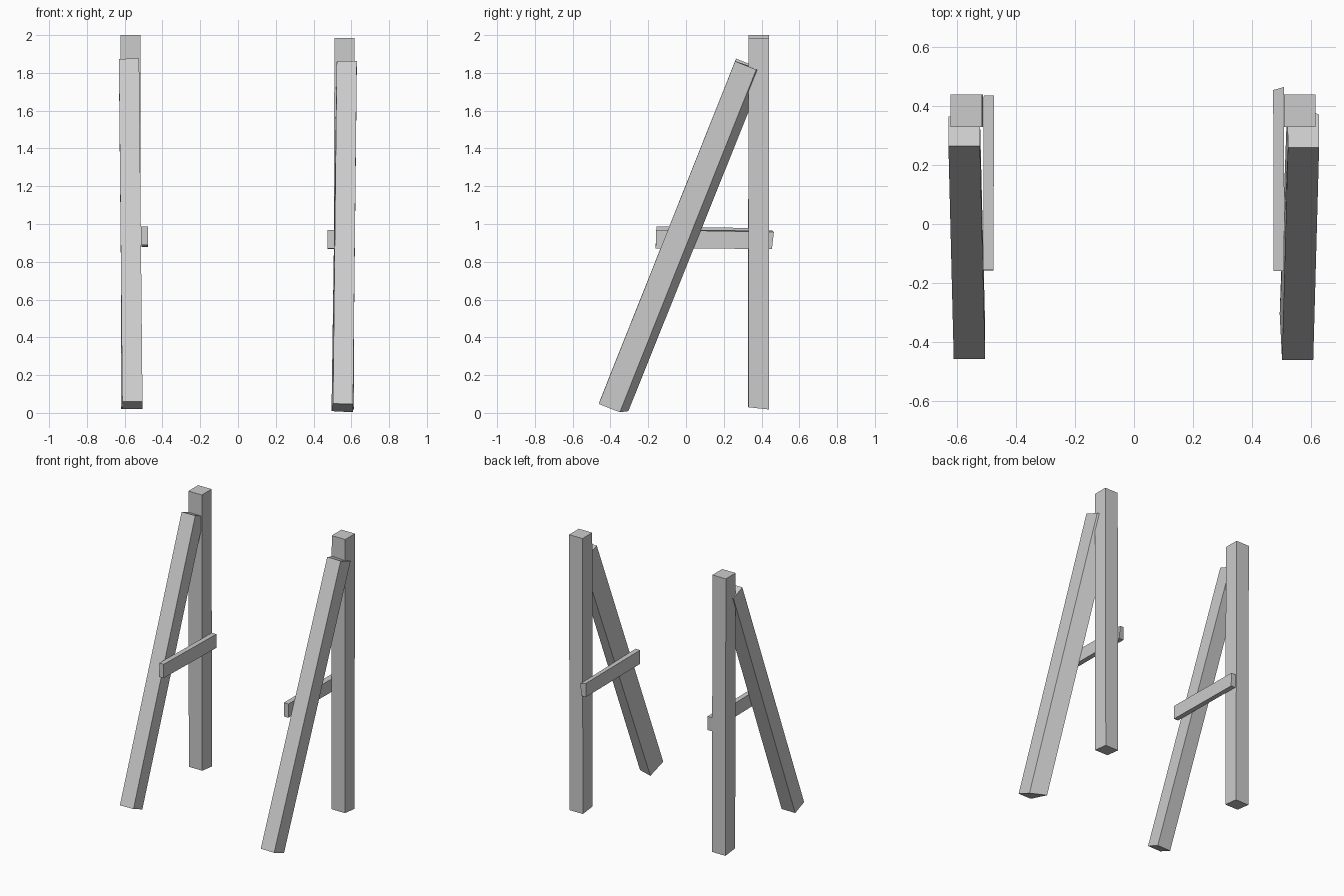
import bpy
import bmesh
from mathutils import Vector

cube = bpy.data.objects.get("Cube")
if cube:
    bpy.data.objects.remove(cube, do_unlink=True)

grey = bpy.data.materials.new("plain_grey")
grey.use_nodes = True
colour = (0.6, 0.6, 0.6, 1)
grey.diffuse_color = colour
grey.node_tree.nodes["Principled BSDF"].inputs["Base Color"].default_value = colour


def beam(name, start, end, width, depth, nudges=None):
    """Squared timber from start to end; width lies along x.
    nudges shifts chosen corners: (end index, x sign, depth sign) -> offset."""
    start, end = Vector(start), Vector(end)
    axis = (end - start).normalized()
    side = Vector((1, 0, 0))
    side = (side - axis * side.dot(axis)).normalized()
    across = axis.cross(side)
    bm = bmesh.new()
    rings = []
    for index, centre in enumerate((start, end)):
        ring = []
        for sx, sd in ((-1, -1), (1, -1), (1, 1), (-1, 1)):
            corner = centre + side * sx * width / 2 + across * sd * depth / 2
            corner += Vector((nudges or {}).get((index, sx, sd), (0, 0, 0)))
            ring.append(bm.verts.new(corner))
        rings.append(ring)
    low, high = rings
    bm.faces.new(low[::-1])
    bm.faces.new(high)
    for i in range(4):
        j = (i + 1) % 4
        bm.faces.new((low[i], low[j], high[j], high[i]))
    bmesh.ops.recalc_face_normals(bm, faces=bm.faces)
    mesh = bpy.data.meshes.new(name)
    bm.to_mesh(mesh)
    bm.free()
    mesh.materials.append(grey)
    obj = bpy.data.objects.new(name, mesh)
    bpy.context.collection.objects.link(obj)
    return obj


# Upright posts, their feet cut slightly askew
askew = {(0, sx, -1): (0, 0, 0.012) for sx in (-1, 1)}
beam("right_post", (-0.566, 0.384, 0.02), (-0.57, 0.385, 2.0), 0.106, 0.11, askew)
beam("left_post", (0.56, 0.385, 0.018), (0.563, 0.385, 1.985), 0.106, 0.11, askew)

# Leaning front legs; the left one is thicker on its inner back edge
beam("right_front_leg", (-0.559, -0.408, 0.04), (-0.577, 0.315, 1.855), 0.107, 0.108)
beam("left_front_leg", (0.556, -0.406, 0.026), (0.576, 0.316, 1.84), 0.106, 0.12,
     {(0, -1, 1): (-0.008, 0.045, 0.005), (1, -1, 1): (-0.002, 0.045, -0.01)})

# Cross braces on the inner sides; the left one has a skewed back corner
beam("right_brace", (-0.495, -0.157, 0.938), (-0.493, 0.435, 0.928), 0.035, 0.098)
beam("left_brace", (0.492, -0.16, 0.92), (0.491, 0.455, 0.917), 0.036, 0.098,
     {(1, 1, -1): (0, 0.01, -0.008)})
